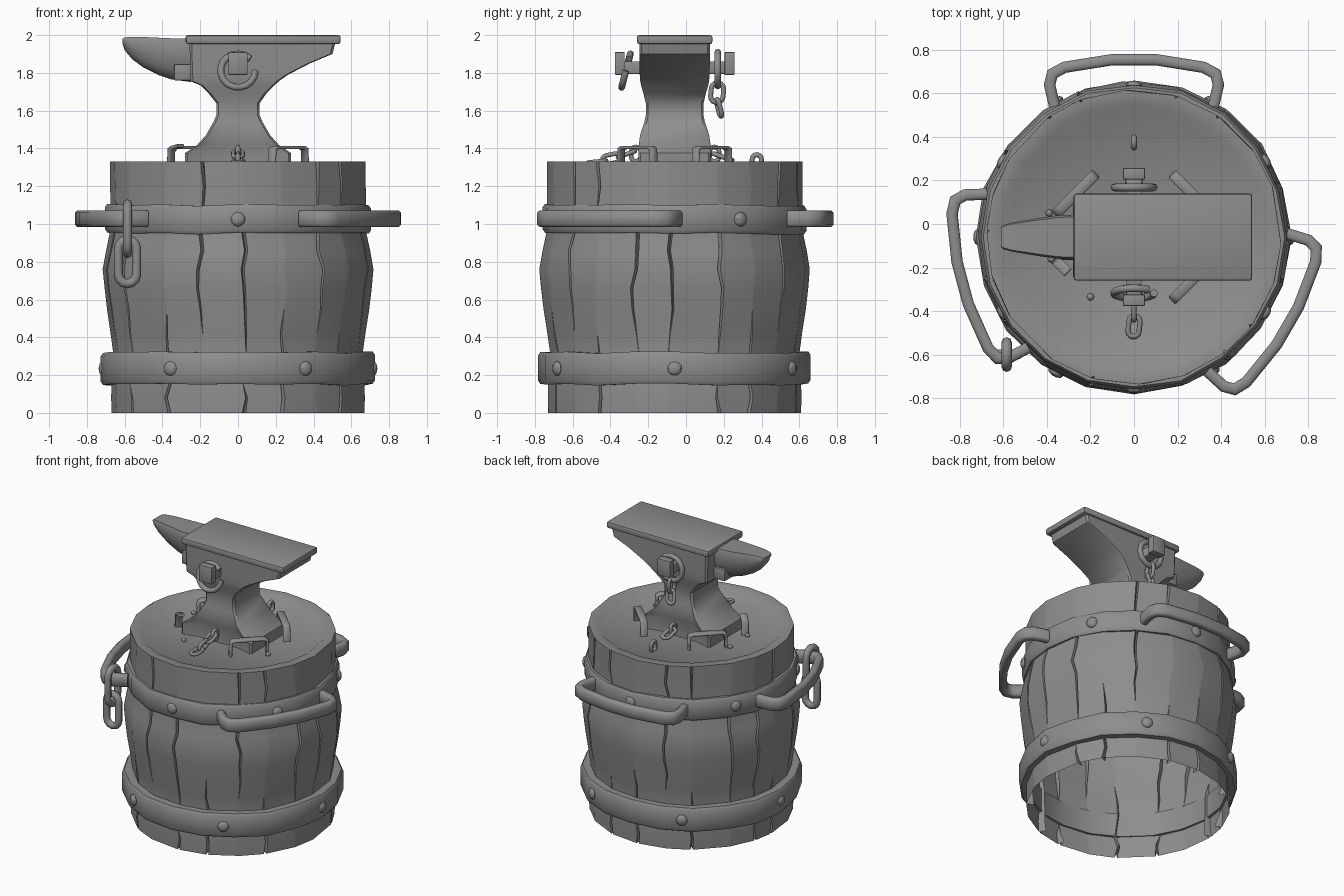
import bpy, bmesh, math, random
from mathutils import Matrix, Vector

if "Cube" in bpy.data.objects:
    bpy.data.objects.remove(bpy.data.objects["Cube"])

random.seed(4)
CY = -0.06            # barrel and anvil axis in y
N = 20                # barrel sides
C, S, PI = math.cos, math.sin, math.pi
iron = bpy.data.materials.new("dark_grey")
iron.diffuse_color = (.27, .27, .27, 1)
iron.use_nodes = True
iron.node_tree.nodes["Principled BSDF"].inputs["Base Color"].default_value = iron.diffuse_color


def finish(name, bm, angle=35):
    bmesh.ops.recalc_face_normals(bm, faces=bm.faces)
    me = bpy.data.meshes.new(name)
    bm.to_mesh(me)
    bm.free()
    me.shade_smooth()
    me.set_sharp_from_angle(angle=math.radians(angle))
    me.materials.append(iron)
    ob = bpy.data.objects.new(name, me)
    bpy.context.collection.objects.link(ob)
    return ob


def loft(name, rings, caps=(True, True), loop=False, angle=35):
    """Skin a list of equal-length point rings."""
    bm = bmesh.new()
    vs = [[bm.verts.new(p) for p in r] for r in rings]
    n = len(vs[0])
    for a, b in zip(vs, vs[1:] + ([vs[0]] if loop else [])):
        for i in range(n):
            j = (i + 1) % n
            bm.faces.new((a[i], a[j], b[j], b[i]))
    if not loop:
        if caps[0]:
            bm.faces.new(vs[0])
        if caps[1]:
            bm.faces.new(vs[-1])
    return finish(name, bm, angle)


def sweep(name, path, section, mat, loop=False):
    """Sweep section (u in plane, v out of plane) along a flat path."""
    pts, rings = [Vector(p) for p in path], []
    n = len(pts)
    for i, p in enumerate(pts):
        a = pts[i - 1] if loop or i else p
        b = pts[(i + 1) % n] if loop or i < n - 1 else p
        d1, d2 = (p - a), (b - p)
        d1 = d1.normalized() if d1.length else d2.normalized()
        d2 = d2.normalized() if d2.length else d1
        t = (d1 + d2).normalized()
        m = Vector((-t.y, t.x)) / max(t.dot(d1), 0.6)
        rings.append([mat @ Vector((p.x + m.x * u, p.y + m.y * u, v)) for u, v in section])
    return loft(name, rings, loop=loop, angle=58)


def frame(loc, x, y):
    x, y = Vector(x).normalized(), Vector(y).normalized()
    m = Matrix((x, y, x.cross(y))).transposed().to_4x4()
    m.translation = Vector(loc)
    return m


def round_section(r, n=8):
    return [(r * C(2 * PI * i / n), r * S(2 * PI * i / n)) for i in range(n)]


def soft_rect(a, b, c):
    return [(a, c - b), (a, b - c), (a - c, b), (c - a, b), (-a, b - c), (-a, c - b), (c - a, -b), (a - c, -b)]


def link(name, loc, x, y, length, width, wire):
    """Oval chain link, outer length along x and outer width along y."""
    r = width / 2 - wire
    h = length / 2 - wire - r
    path = [(s * h + r * C(t), r * S(t)) for s, t0 in ((1, -PI / 2), (-1, PI / 2))
            for t in [t0 + PI * k / 6 for k in range(7)]]
    return sweep(name, path, round_section(wire), frame(loc, x, y), True)


def box(name, lo, hi, bevel=0.006):
    bm = bmesh.new()
    lo, hi = Vector(lo), Vector(hi)
    bmesh.ops.create_cube(bm, size=1, matrix=Matrix.Translation((lo + hi) / 2) @ Matrix.Diagonal((*(hi - lo), 1)))
    bmesh.ops.bevel(bm, geom=bm.edges[:], offset=bevel, segments=2, profile=0.5, affect='EDGES')
    return finish(name, bm)


# Barrel wall, rim and lid in one skin, with jagged cracks at the stave seams
wall = [(.67, 0), (.672, .08), (.67, .15), (.66, .31), (.675, .42), (.695, .55), (.708, .66), (.717, .76),
        (.7, .86), (.68, .95), (.677, 1.1), (.677, 1.2), (.677, 1.33)]
crack_types = [[(.95, .4)], [(0, .55)], [(1.33, 1.08), (0, .4)], [(.95, .3), (0, .12)], [(1.33, 1.0), (.95, .5)]]
seams = []
for k in range(N):
    seams.append((2 * PI * k / N + random.uniform(-.06, .06), crack_types[(k * 3 + k // 5) % 5],
                  [random.uniform(-.022, .022) for _ in range(16)]))


def crack_width(cracks, z):
    w = 0
    for start, end in cracks:
        t = (z - end) / (start - end)
        if 0 <= t <= 1.01:
            w = max(w, .3 + .7 * t if t > .1 else t * 3)
    return w


rings = []
for row, (r, z) in enumerate(wall + [(.615, 1.33), (.575, 1.3)]):
    ring = []
    for a, cracks, jit in seams:
        w = crack_width(cracks, z) if row < len(wall) else 0
        mid = a + jit[min(row, 12)] * (1 if row < 13 else 0)
        depth = .012 if row == 12 else .05
        for da, dr in ((-1, 0), (0, depth * w), (1, 0)):
            t = mid + da * (.001 + .013 * w)
            ring.append(((r - dr) * C(t), CY + (r - dr) * S(t), z))
    rings.append(ring)
loft("barrel", rings, caps=(False, True), angle=38)

# Iron hoops with dome rivets
for name, rad, z0, z1, first in (("lower_hoop", .722, .15, .32, 30), ("upper_hoop", .702, .95, 1.1, 0)):
    rings = []
    for k in range(N):
        t, dz = 2 * PI * k / N, random.uniform(-.006, .006)
        ro = rad + random.uniform(-.006, .006)
        sec = [(.655, z0), (ro - .012, z0), (ro, z0 + .018), (ro, z1 - .018), (ro - .012, z1), (.655, z1)]
        rings.append([(r * C(t), CY + r * S(t), z + dz) for r, z in sec])
    loft(name, rings, loop=True)
    bm = bmesh.new()
    for k in range(6):
        t = math.radians(first + 60 * k - 90)
        m = Matrix.Translation(((rad - .004) * C(t), CY + (rad - .004) * S(t), (z0 + z1) / 2))
        bmesh.ops.create_uvsphere(bm, u_segments=10, v_segments=8, radius=.038,
                                  matrix=m @ Matrix.Rotation(t, 4, 'Z') @ Matrix.Diagonal((.55, 1, 1, 1)))
    finish(name + "_rivets", bm)

# Three bent carrying handles
half = [(.365, .6), (.388, .7), (.375, .75), (.32, .78), (.1, .815)]
path = half + [(-x, y) for x, y in reversed(half)]
for name, deg in (("back_handle", 0), ("right_handle", -120), ("left_handle", 105)):
    sweep(name, path, soft_rect(.026, .044, .012),
          Matrix.Translation((0, CY, 1.028)) @ Matrix.Rotation(math.radians(deg), 4, 'Z'))

# Chain hanging from the left handle
link("handle_chain_upper", (-.585, -.6, .975), (0, 0, 1), (0, 1, 0), .31, .16, .024)
link("handle_chain_lower", (-.585, -.6, .8), (0, 0, 1), (1, 0, 0), .28, .145, .024)

# Anvil body: z, left x, right x, half depth, inward pull of the long sides
body = [(1.3, -.28, .28, .192, .03), (1.375, -.28, .28, .192, .035), (1.42, -.215, .215, .19, .03),
        (1.47, -.17, .17, .183, .012), (1.54, -.13, .13, .16, 0), (1.575, -.115, .115, .153, 0),
        (1.64, -.115, .115, .153, 0), (1.69, -.155, .15, .165, 0), (1.735, -.2, .195, .178, 0),
        (1.755, -.25, .215, .182, 0), (1.79, -.252, .265, .185, 0), (1.85, -.254, .38, .186, 0),
        (1.9, -.255, .5, .186, 0), (1.96, -.257, .515, .187, 0)]
rings = []
for z, l, r, h, p in body:
    m = (r - l) * .28
    c, b = (l + r) / 2, .012
    fr = [(l, -h + b), (l + b, -h), (c - m, -h + p), (c + m, -h + p), (r - b, -h), (r, -h + b)]
    rings.append([(x, CY + y, z) for x, y in fr + [(x, -y) for x, y in reversed(fr)]])
loft("anvil_body", rings)
box("anvil_face", (-.277, CY - .2, 1.953), (.543, CY + .2, 2), .012)

# Horn: x, top z, bottom z, half width; flat top and rounded belly
horn = [(-.612, 1.98, 1.955, .045), (-.6, 1.988, 1.92, .055), (-.56, 1.99, 1.872, .067), (-.5, 1.99, 1.828, .077),
        (-.42, 1.986, 1.788, .09), (-.35, 1.983, 1.765, .1), (-.25, 1.983, 1.752, .104)]
rings = []
for x, t, b, h in horn:
    e = (t - b) * .15
    arc = [(h * C(PI * k / 8), t - e - (t - b - e) * S(PI * k / 8)) for k in range(9)]
    rings.append([(x, CY + y, z) for y, z in [(-h * .9, t), (h * .9, t)] + arc])
loft("anvil_horn", rings)
box("horn_step", (-.338, CY - .105, 1.76), (-.25, CY + .1, 1.845))

# Square-headed pins through the anvil on both sides
box("pin_shaft", (-.035, -.35, 1.795), (.035, .23, 1.86), .003)
box("front_pin_head", (-.05, -.376, 1.79), (.05, -.325, 1.91), .003)
box("back_pin_head", (-.05, .205, 1.79), (.05, .257, 1.91), .003)

# Rings on the pins: the front one is split and tilted, the back one hangs straight
arc = [(.092 * C(math.radians(a)), .092 * S(math.radians(a))) for a in range(45, 361, 21)]
sweep("front_ring", arc, round_section(.018), frame((0, -.318, 1.812), (1, 0, 0), (0, .26, 1)))
link("back_ring", (0, .168, 1.82), (1, 0, 0), (0, 0, 1), .215, .214, .018)
link("back_chain_upper", (0, .165, 1.695), (0, .1, 1), (0, 1, -.1), .13, .092, .013)
link("back_chain_lower", (0, .175, 1.615), (.15, -.25, 1), (1, .3, 0), .12, .075, .013)

# Loose chain pieces and eyes on the lid
link("front_chain_outer", (0, -.47, 1.33), (.1, 1, .1), (1, -.1, 0), .12, .075, .012)
link("front_chain_middle", (0, -.395, 1.345), (0, 1, .2), (0, -.2, 1), .12, .07, .012)
link("front_chain_inner", (0, -.315, 1.37), (0, 1, .35), (1, 0, 0), .12, .075, .012)
link("front_eye", (0, -.265, 1.37), (0, 0, 1), (0, 1, 0), .1, .075, .012)
link("back_eye", (0, .375, 1.33), (0, 0, 1), (0, 1, 0), .1, .075, .013)
link("back_loose_link", (0, .195, 1.355), (.1, 1, -.35), (1, 0, 0), .13, .08, .013)
link("back_inner_eye", (0, .15, 1.37), (0, 0, 1), (0, 1, 0), .1, .075, .012)

# Diagonal strap staples holding the feet, one broken
full = [(-.125, -.03), (-.12, .09), (-.1, .1), (.1, .1), (.12, .09), (.125, -.03)]
broken = [(-.125, -.03), (-.12, .08), (-.1, .1), (-.05, .11)]
for name, sx, sy, p in (("back_left_staple", -1, 1, full), ("back_right_staple", 1, 1, full),
                        ("front_right_staple", 1, -1, full), ("front_left_staple", -1, -1, broken)):
    sweep(name, p, soft_rect(.009, .024, .004),
          frame((sx * .268, CY + sy * .198, 1.305), (1, -sx * sy, 0), (0, 0, 1)))

# Nail heads beside the staples
bm = bmesh.new()
for x, y in ((-.2, -.335), (-.38, -.16), (.38, -.2), (-.39, .05)):
    bmesh.ops.create_uvsphere(bm, u_segments=8, v_segments=6, radius=.017, matrix=Matrix.Translation((x, y, 1.305)))
finish("lid_nails", bm)
